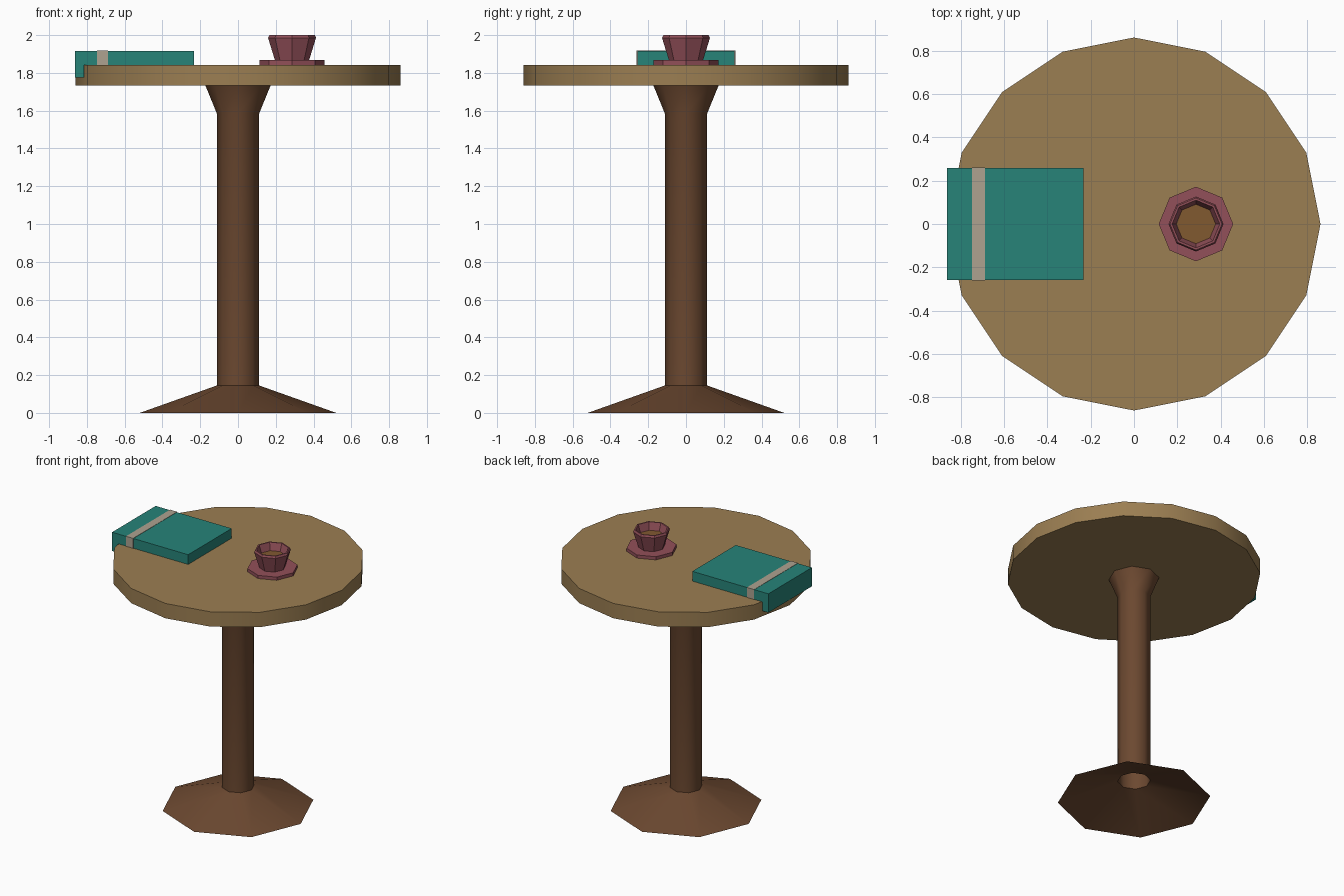
import bpy, math

if "Cube" in bpy.data.objects:
    bpy.data.objects.remove(bpy.data.objects["Cube"])


def material(name, rgb):
    m = bpy.data.materials.new(name)
    m.diffuse_color = (*rgb, 1)
    m.use_nodes = True
    m.node_tree.nodes["Principled BSDF"].inputs["Base Color"].default_value = m.diffuse_color
    return m


WOOD = material("light_wood", (0.33, 0.21, 0.085))
DARK = material("dark_wood", (0.15, 0.066, 0.03))
TEAL = material("teal_cover", (0.02, 0.23, 0.19))
BAND = material("cream_band", (0.42, 0.36, 0.28))
ROSE = material("rose_china", (0.29, 0.08, 0.1))
TEA = material("tea", (0.22, 0.1, 0.03))


def add_mesh(name, verts, faces, mat):
    mesh = bpy.data.meshes.new(name)
    mesh.from_pydata(verts, [], faces)
    mesh.materials.append(mat)
    ob = bpy.data.objects.new(name, mesh)
    bpy.context.collection.objects.link(ob)
    return ob


def lathe(name, profile, sides, mat, x=0, cap_start=False, cap_end=False, smooth=None):
    """Revolve (radius, z) points, listed so that the outside goes upwards."""
    verts = [(x + r * math.cos(math.tau * i / sides), r * math.sin(math.tau * i / sides), z)
             for r, z in profile for i in range(sides)]
    faces = []
    for k in range(len(profile) - 1):
        for i in range(sides):
            j = (i + 1) % sides
            a, b = k * sides, (k + 1) * sides
            faces.append((a + i, a + j, b + j, b + i))
    if cap_start:
        faces.append(tuple(reversed(range(sides))))
    if cap_end:
        faces.append(tuple(range(len(verts) - sides, len(verts))))
    ob = add_mesh(name, verts, faces, mat)
    if smooth:
        bpy.ops.object.select_all(action='DESELECT')
        ob.select_set(True)
        bpy.context.view_layer.objects.active = ob
        bpy.ops.object.shade_smooth_by_angle(angle=math.radians(smooth))
    return ob


def extrude_y(name, outline, half, mat):
    """Extrude an (x, z) outline, counter-clockwise from the front, across y."""
    n = len(outline)
    verts = [(x, y, z) for y in (-half, half) for x, z in outline]
    faces = [tuple(range(n)), tuple(reversed(range(n, 2 * n)))]
    for i in range(n):
        j = (i + 1) % n
        faces.append((j, i, n + i, n + j))
    return add_mesh(name, verts, faces, mat)


# Pedestal: hollow flared foot, column and collar under the top
lathe("pedestal", [(0.52, 0), (0.112, 0.145), (0.112, 1.585), (0.172, 1.732)],
      8, DARK, smooth=50)

# Round table top
lathe("table_top", [(0.861, 1.732), (0.861, 1.843)], 16, WOOD,
      cap_start=True, cap_end=True, smooth=50)

# Folded napkin with its end hanging over the table edge
extrude_y("napkin", [(-0.864, 1.775), (-0.815, 1.775), (-0.815, 1.843),
                     (-0.233, 1.843), (-0.233, 1.916), (-0.864, 1.916)], 0.258, TEAL)

# Cream stripe around the napkin
extrude_y("napkin_stripe", [(-0.747, 1.843), (-0.688, 1.843),
                            (-0.688, 1.918), (-0.747, 1.918)], 0.261, BAND)

# Saucer, cup and drink
CUP_X = 0.286
lathe("saucer", [(0.172, 1.843), (0.172, 1.867)], 8, ROSE, CUP_X,
      cap_start=True, cap_end=True)
lathe("cup", [(0.09, 1.866), (0.127, 1.986), (0.12, 2.0), (0.11, 2.0), (0.088, 1.935)],
      8, ROSE, CUP_X, cap_start=True, cap_end=True)
lathe("drink", [(0.088, 1.936), (0.091, 1.945)], 8, TEA, CUP_X,
      cap_start=True, cap_end=True)
